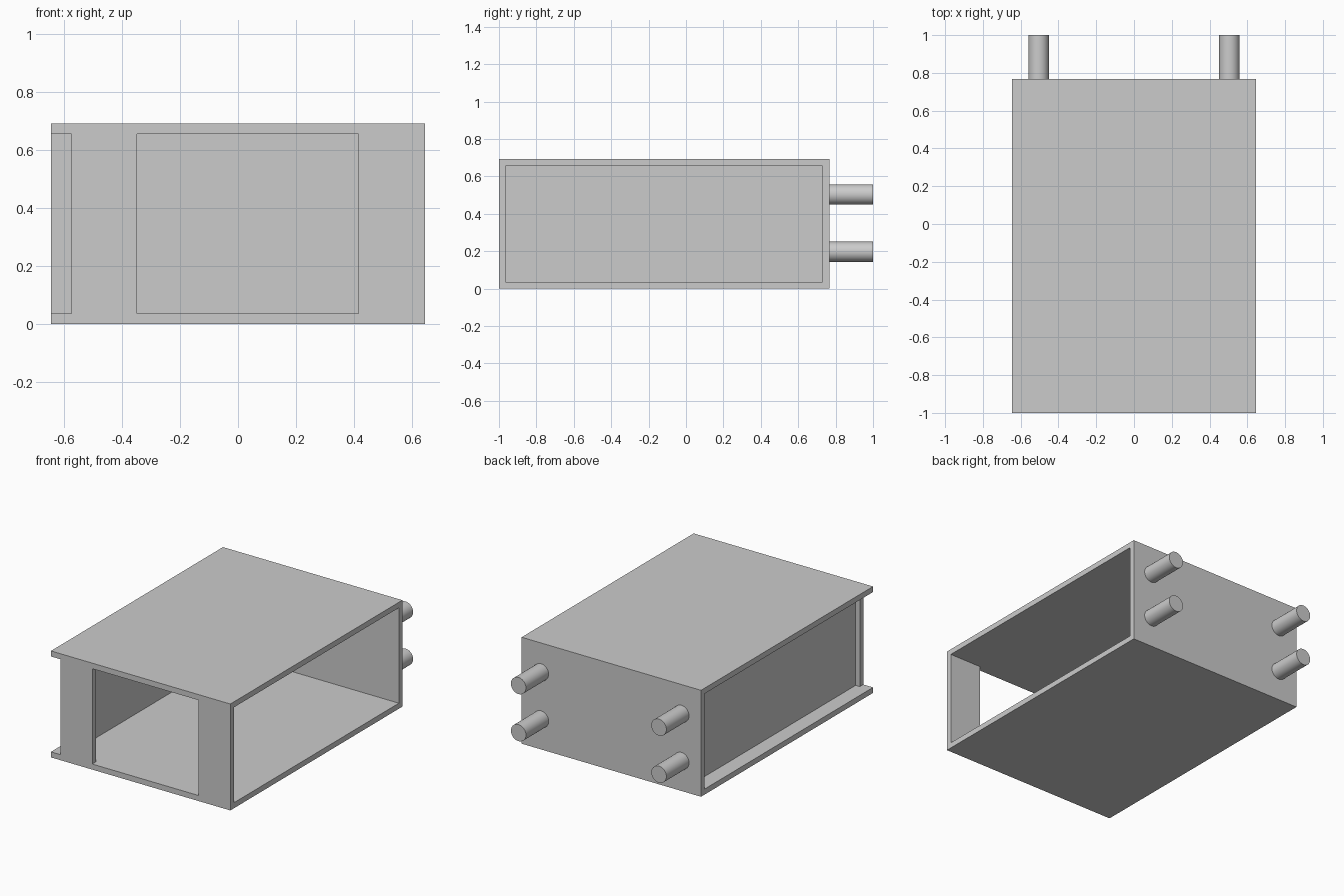
import bpy
from math import pi

default = bpy.data.objects.get("Cube")
if default:
    bpy.data.objects.remove(default, do_unlink=True)

HALF_W, HEIGHT = 0.645, 0.692
FRONT, BACK = -1.0, 0.767
WALL = 0.036
OVER = 0.1  # how far cutters poke past the surface


def box(name, x, y, z):
    """Box given by its (low, high) range on each axis."""
    ranges = (x, y, z)
    bpy.ops.mesh.primitive_cube_add(size=1, location=[(a + b) / 2 for a, b in ranges])
    obj = bpy.context.object
    obj.name = name
    obj.scale = [b - a for a, b in ranges]
    bpy.ops.object.transform_apply(location=False, rotation=False, scale=True)
    return obj


def cut(target, cutter):
    cutter.hide_render = True
    mod = target.modifiers.new(cutter.name, 'BOOLEAN')
    mod.operation = 'DIFFERENCE'
    mod.solver = 'EXACT'
    mod.object = cutter
    bpy.context.view_layer.objects.active = target
    bpy.ops.object.modifier_apply(modifier=mod.name)
    bpy.data.objects.remove(cutter, do_unlink=True)


# Housing: hollow box open on both sides
housing = box("housing", (-HALF_W, HALF_W), (FRONT, BACK), (0, HEIGHT))
inner_z = (WALL, HEIGHT - WALL)
front_y = (FRONT - OVER, FRONT + WALL + OVER)
cut(housing, box("side_opening", (-HALF_W - OVER, HALF_W + OVER),
                 (FRONT + WALL, BACK - WALL), inner_z))

# Front window and the slot at the corner
cut(housing, box("front_window", (-0.348, 0.415), front_y, inner_z))
cut(housing, box("corner_slot", (-HALF_W - OVER, -0.575), front_y, inner_z))

# Thin recessed side panel
box("side_panel", (-0.545, -0.539), (FRONT + WALL, BACK - WALL), inner_z)

# Four pegs on the back
for side, x in (("right", -0.505), ("left", 0.505)):
    for level, z in (("lower", 0.197), ("upper", 0.503)):
        bpy.ops.mesh.primitive_cylinder_add(
            vertices=48, radius=0.054, depth=1 - BACK,
            location=(x, (1 + BACK) / 2, z), rotation=(pi / 2, 0, 0))
        bpy.context.object.name = f"{side}_{level}_peg"
        bpy.ops.object.shade_smooth_by_angle()
